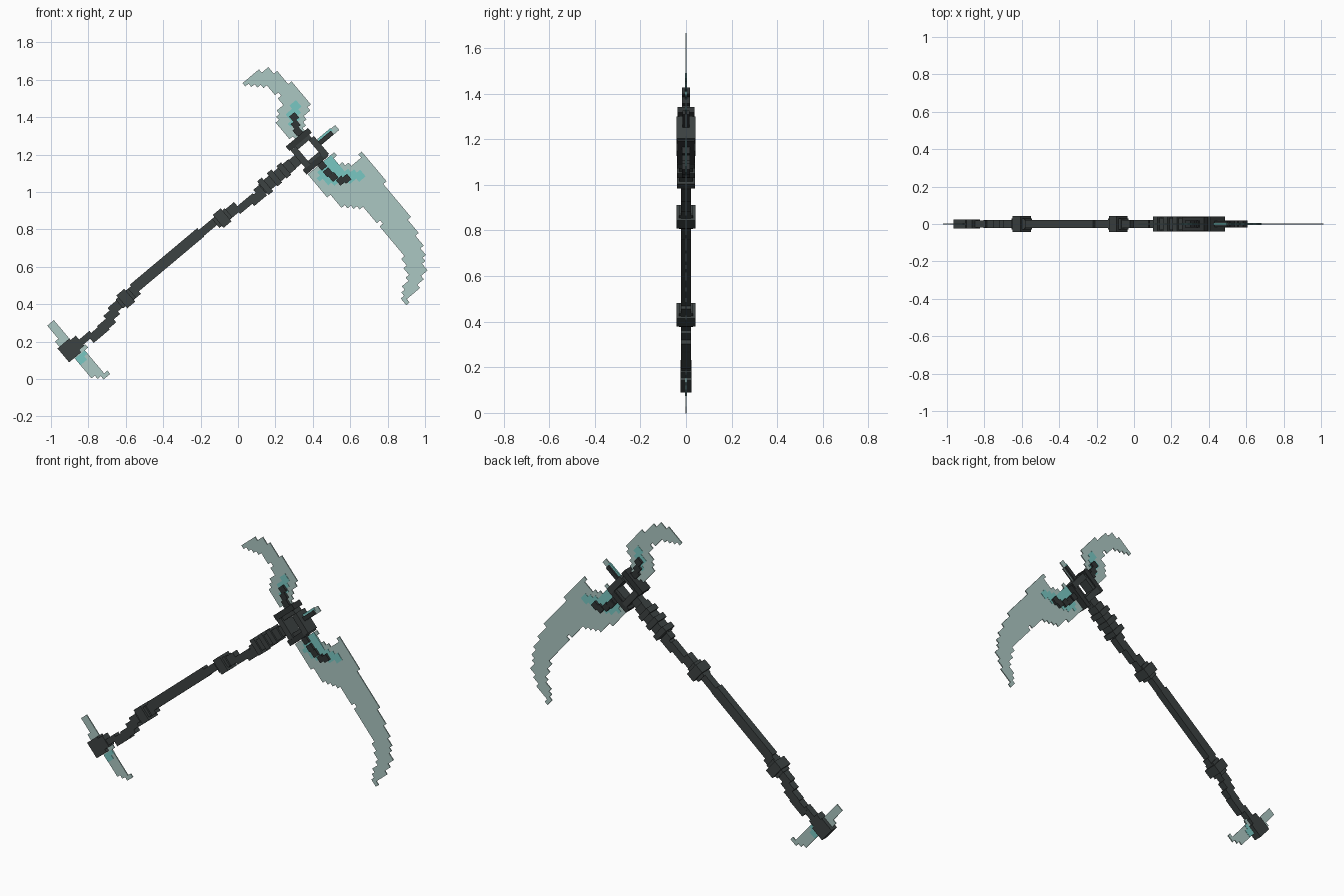
import bpy, bmesh, math
from mathutils import Vector, Matrix

old = bpy.data.objects.get("Cube")
if old:
    bpy.data.objects.remove(old)

TILT = math.radians(40)
CELL = 0.023


def material(name, rgb):
    m = bpy.data.materials.new(name)
    m.use_nodes = True
    colour = (*rgb, 1)
    m.diffuse_color = colour
    m.node_tree.nodes["Principled BSDF"].inputs["Base Color"].default_value = colour
    return m


IRON = material("dark iron", (0.046, 0.055, 0.055))
BLACK = material("black iron", (0.030, 0.035, 0.036))
GLASS = material("pale jade", (0.41, 0.57, 0.54))
GLOW = material("bright teal", (0.19, 0.57, 0.54))


def finish(name, bm, mat):
    bmesh.ops.recalc_face_normals(bm, faces=bm.faces)
    mesh = bpy.data.meshes.new(name)
    bm.to_mesh(mesh)
    bm.free()
    mesh.materials.append(mat)
    obj = bpy.data.objects.new(name, mesh)
    bpy.context.collection.objects.link(obj)
    return obj


# A box in the tilted frame, spanning two points on its long axis
def bar(name, start, end, width, depth, mat=IRON):
    a, b = Vector((start[0], 0, start[1])), Vector((end[0], 0, end[1]))
    bm = bmesh.new()
    bmesh.ops.create_cube(bm, size=1)
    bm.transform(Matrix.Translation((a + b) / 2) @ Matrix.Rotation(-TILT, 4, 'Y')
                 @ Matrix.Diagonal(((b - a).length, depth, width, 1)))
    return finish(name, bm, mat)


# A box given by its centre and size along the tilted axes
def block(name, centre, length, width, depth, mat=IRON):
    du, dv = math.cos(TILT) * length / 2, math.sin(TILT) * length / 2
    x, z = centre
    return bar(name, (x - du, z - dv), (x + du, z + dv), width, depth, mat)


def inside(x, z, poly):
    hit = False
    for (x1, z1), (x2, z2) in zip(poly, poly[1:] + poly[:1]):
        if (z1 > z) != (z2 > z) and x < (x2 - x1) * (z - z1) / (z2 - z1) + x1:
            hit = not hit
    return hit


# A thin stair-edged plate: the outline is filled with tilted square cells
def plate(name, outline, thick, mat):
    c, s = math.cos(TILT), math.sin(TILT)
    local = [(x * c + z * s, z * c - x * s) for x, z in outline]
    us, vs = zip(*local)
    bm = bmesh.new()
    corners = {}

    def corner(i, j):
        if (i, j) not in corners:
            u, v = i * CELL, j * CELL
            corners[i, j] = bm.verts.new((u * c - v * s, -thick / 2, u * s + v * c))
        return corners[i, j]

    for i in range(math.floor(min(us) / CELL), math.ceil(max(us) / CELL)):
        for j in range(math.floor(min(vs) / CELL), math.ceil(max(vs) / CELL)):
            if inside((i + 0.5) * CELL, (j + 0.5) * CELL, local):
                bm.faces.new([corner(i, j), corner(i + 1, j),
                              corner(i + 1, j + 1), corner(i, j + 1)])
    new = bmesh.ops.extrude_face_region(bm, geom=bm.faces[:], use_keep_orig=True)["geom"]
    bmesh.ops.translate(bm, vec=(0, thick, 0),
                        verts=[g for g in new if isinstance(g, bmesh.types.BMVert)])
    return finish(name, bm, mat)


# Blades
plate("main_blade", [
    (.51, 1.20), (.55, 1.15), (.63, 1.14), (.66, 1.20), (.77, 1.07), (.84, .98),
    (.89, .91), (.95, .79), (.99, .68), (1.0, .58), (.96, .48), (.895, .40),
    (.865, .42), (.90, .52), (.90, .61), (.85, .71), (.76, .83), (.68, .91),
    (.59, .915), (.53, .94), (.45, 1.01), (.37, 1.09), (.43, 1.15)], .006, GLASS)
plate("upper_blade", [
    (.01, 1.54), (.06, 1.61), (.14, 1.66), (.24, 1.62), (.32, 1.54), (.385, 1.47),
    (.36, 1.40), (.35, 1.34), (.38, 1.31), (.33, 1.25), (.26, 1.31), (.215, 1.37),
    (.215, 1.43), (.24, 1.48), (.21, 1.525), (.14, 1.565), (.07, 1.57)], .006, GLASS)
plate("pommel_blade", [
    (-.99, .31), (-.93, .25), (-.88, .20), (-.81, .18), (-.81, .13), (-.77, .08),
    (-.695, .03), (-.72, .005), (-.79, .02), (-.85, .07), (-.91, .14), (-.98, .19),
    (-.95, .22), (-1.01, .28)], .006, GLASS)

# Glowing inlays
plate("upper_glow", [(.28, 1.34), (.265, 1.42), (.30, 1.48), (.33, 1.47),
                     (.32, 1.36)], .0095, GLOW)
plate("main_glow", [(.46, 1.18), (.51, 1.19), (.53, 1.14), (.57, 1.11), (.67, 1.11),
                    (.68, 1.07), (.60, 1.055), (.50, 1.04), (.42, 1.07)], .0095, GLOW)
plate("pommel_glow", [(-.87, .13), (-.82, .14), (-.81, .10), (-.84, .08)], .0095, GLOW)

# Pommel
bar("pommel_cap", (-.934, .126), (-.87, .18), .097, .05)
bar("pommel_collar", (-.88, .175), (-.845, .205), .07, .05)
bar("pommel_neck", (-.86, .185), (-.78, .24), .035, .04)

# Stepped grip and shaft
shaft = [
    ("grip_low", (-.79, .215), (-.70, .28), .05), ("grip_lower_mid", (-.735, .26), (-.67, .325), .05),
    ("grip_upper_mid", (-.705, .32), (-.645, .365), .05), ("grip_high", (-.685, .365), (-.59, .43), .05),
    ("lower_collar", (-.60, .43), (-.54, .48), .065), ("long_shaft", (-.56, .48), (-.20, .785), .058),
    ("middle_neck", (-.21, .78), (-.10, .85), .042), ("middle_collar", (-.08, .865), (.00, .92), .058),
    ("upper_neck", (-.01, .91), (.10, .965), .042), ("upper_step", (.07, .945), (.14, 1.00), .05),
    ("upper_shaft", (.10, .99), (.33, 1.18), .058)]
for name, start, end, width in shaft:
    bar(name, start, end, width, .042)

# Thick rings around the shaft
for name, centre in (("lower_ring", (-.60, .43)), ("middle_ring", (-.085, .86))):
    block(name, centre, .055, .09, .085)
    block(name + "_band", centre, .09, .062, .06)
for i, centre in enumerate([(.145, 1.03), (.195, 1.075), (.245, 1.115)]):
    block(f"neck_ring_{i + 1}", centre, .032, .095 - .005 * i, .08)
bar("neck_sleeve", (.13, 1.015), (.29, 1.15), .065, .062)

# Open square head: four bars around a hole
block("head_upper_bar", (.325, 1.28), .155, .032, .075, BLACK)
block("head_lower_bar", (.415, 1.155), .155, .032, .075, BLACK)
block("head_inner_bar", (.335, 1.185), .035, .125, .082)
block("head_outer_bar", (.432, 1.24), .036, .125, .082)
for name, centre in (("upper", (.342, 1.265)), ("lower", (.412, 1.178))):
    block(f"head_{name}_lining", centre, .11, .03, .06)

# Prongs running onto the blades
prongs = {"upper_prong": [(.30, 1.40), (.308, 1.36), (.318, 1.325), (.345, 1.30)],
          "lower_prong": [(.45, 1.14), (.48, 1.105), (.51, 1.08), (.55, 1.06), (.58, 1.07)]}
for name, points in prongs.items():
    for i, p in enumerate(points):
        block(f"{name}_{i + 1}", p, .038, .038, .036, BLACK)

# Front spike
bar("spike_crystal", (.425, 1.255), (.53, 1.345), .034, .006, GLASS)
bar("spike_glow", (.43, 1.275), (.50, 1.335), .018, .0095, GLOW)
bar("spike_core", (.435, 1.262), (.505, 1.317), .024, .03, BLACK)
